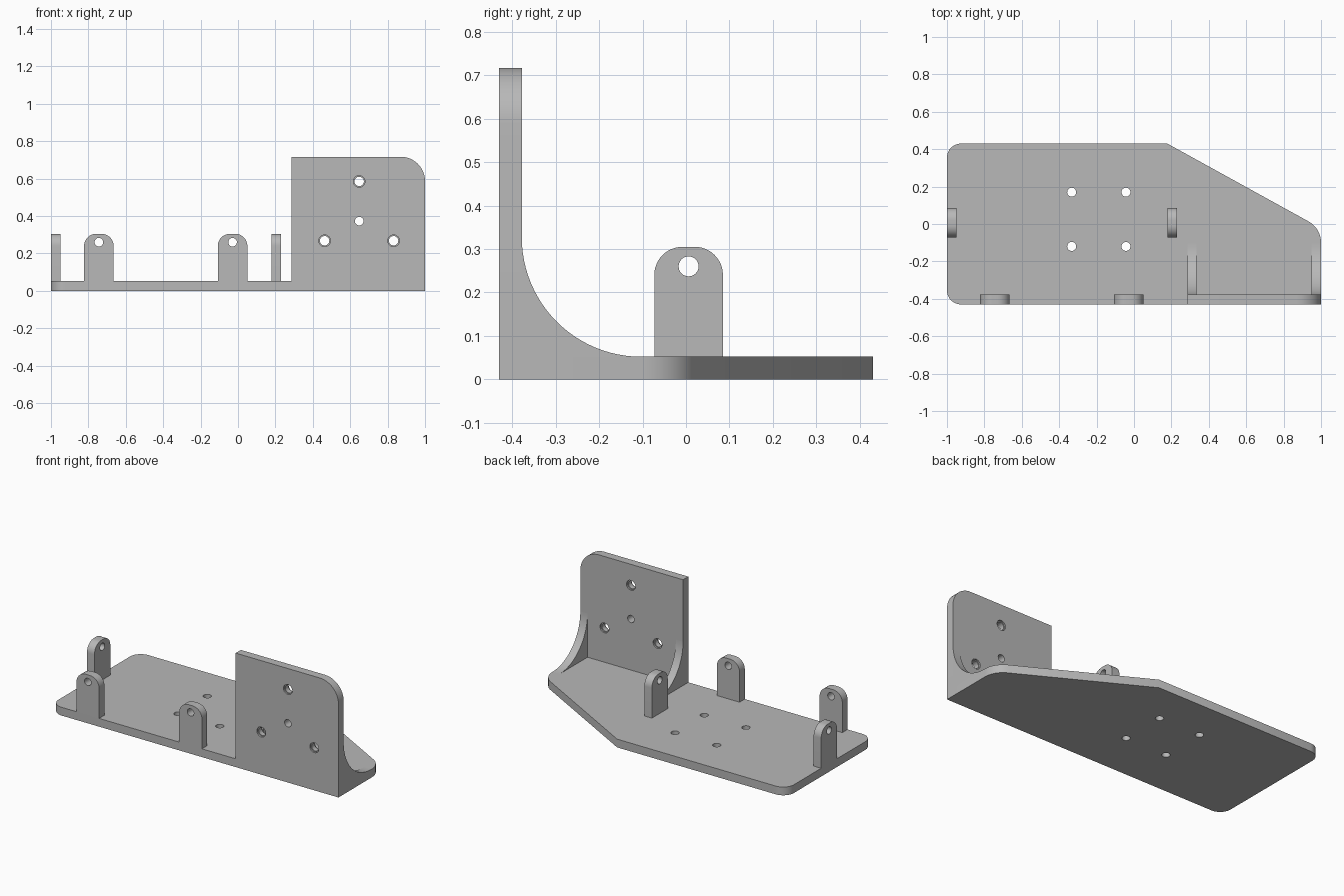
import bpy, bmesh, math
from mathutils import Vector, Matrix

if "Cube" in bpy.data.objects:
    bpy.data.objects.remove(bpy.data.objects["Cube"])

grey = bpy.data.materials.new("plain_grey")
grey.diffuse_color = (0.48, 0.48, 0.48, 1)
grey.use_nodes = True
grey.node_tree.nodes["Principled BSDF"].inputs["Base Color"].default_value = grey.diffuse_color

T = 0.052                                  # sheet thickness
FRONT, WALL_X = -0.43, 0.285


def circle(x, y, r, n=32):
    return [(x + r * math.cos(2 * math.pi * i / n),
             y + r * math.sin(2 * math.pi * i / n)) for i in range(n)]


def rounded(corners, n=12):
    """Outline from (x, y, radius) corners, with each corner filleted."""
    out = []
    for i, (x, y, r) in enumerate(corners):
        p = Vector((x, y))
        if r == 0:
            out.append((x, y))
            continue
        a = (Vector(corners[i - 1][:2]) - p).normalized()
        b = (Vector(corners[(i + 1) % len(corners)][:2]) - p).normalized()
        half = a.angle(b) / 2
        start, end = p + a * r / math.tan(half), p + b * r / math.tan(half)
        c = p + (a + b).normalized() * r / math.sin(half)
        u, v = start - c, end - c
        ang = u.angle(v)
        for k in range(n + 1):
            t = k / n
            q = c + (u * math.sin((1 - t) * ang) + v * math.sin(t * ang)) / math.sin(ang)
            out.append((q.x, q.y))
    return out


# Local (u, v, depth) to world axes
FLAT = Matrix.Identity(4)
FACING_FRONT = Matrix(((1, 0, 0, 0), (0, 0, 1, 0), (0, 1, 0, 0), (0, 0, 0, 1)))
FACING_SIDE = Matrix(((0, 0, 1, 0), (1, 0, 0, 0), (0, 1, 0, 0), (0, 0, 0, 1)))


def plate(name, loops, d0, d1, axes):
    """Fill an outline with holes and extrude it from depth d0 to d1."""
    bm = bmesh.new()
    edges = []
    for loop in loops:
        vs = [bm.verts.new((x, y, d0)) for x, y in loop]
        edges += [bm.edges.new((vs[i - 1], vs[i])) for i in range(len(vs))]
    bmesh.ops.triangle_fill(bm, use_beauty=True, use_dissolve=False, edges=edges)
    res = bmesh.ops.extrude_face_region(bm, geom=bm.faces[:], use_keep_orig=True)
    top = [g for g in res["geom"] if isinstance(g, bmesh.types.BMVert)]
    bmesh.ops.translate(bm, verts=top, vec=(0, 0, d1 - d0))
    bm.transform(axes)
    bmesh.ops.recalc_face_normals(bm, faces=bm.faces[:])
    me = bpy.data.meshes.new(name)
    bm.to_mesh(me)
    bm.free()
    me.materials.append(grey)
    ob = bpy.data.objects.new(name, me)
    bpy.context.collection.objects.link(ob)
    bpy.ops.object.select_all(action='DESELECT')
    ob.select_set(True)
    bpy.context.view_layer.objects.active = ob
    bpy.ops.object.shade_smooth_by_angle(angle=math.radians(30))
    return ob


# Base plate with four mounting holes, notched where the wall stands
base = rounded([(-1, FRONT, 0.075), (WALL_X, FRONT, 0), (WALL_X, FRONT + T, 0),
                (1, FRONT + T, 0), (1, -0.023, 0.13), (0.178, 0.43, 0),
                (-1, 0.43, 0.075)])
holes = [circle(x, y, 0.024) for x in (-0.333, -0.043) for y in (-0.12, 0.17)]
plate("base_plate", [base] + holes, 0, T, FLAT)

# Upright wall with a centre hole and three screw holes
wall = rounded([(WALL_X, 0, 0), (1, 0, 0), (1, 0.717, 0.13), (WALL_X, 0.717, 0)])
screws = [(0.648, 0.585), (0.463, 0.268), (0.832, 0.268)]
plate("upright_wall", [wall, circle(0.648, 0.373, 0.023)]
      + [circle(x, z, 0.031) for x, z in screws], FRONT, FRONT + T, FACING_FRONT)
for x, z in screws:
    plate("screw_hole_lip", [circle(x, z, 0.031), circle(x, z, 0.025)],
          FRONT + 0.01, FRONT + T - 0.01, FACING_FRONT)

# Concave gussets bracing the wall
R, y0 = 0.275, FRONT + T
gusset = [(y0, T)] + [(y0 + R - R * math.sin(a), T + R - R * math.cos(a))
                      for a in (math.pi / 2 * i / 24 for i in range(25))]
for x in (WALL_X, 1 - 0.05):
    plate("gusset", [gusset], x, x + 0.05, FACING_SIDE)


# Round-topped tabs with a hole
def tab(name, centre, depth, axes):
    w = 0.079
    outline = rounded([(centre - w, T, 0), (centre + w, T, 0),
                       (centre + w, 0.305, 0.065), (centre - w, 0.305, 0.065)])
    plate(name, [outline, circle(centre, 0.26, 0.023)], depth, depth + T, axes)


for x in (-0.744, -0.029):
    tab("front_tab", x, FRONT, FACING_FRONT)
for x in (-1, 0.178):
    tab("side_tab", 0.006, x, FACING_SIDE)
